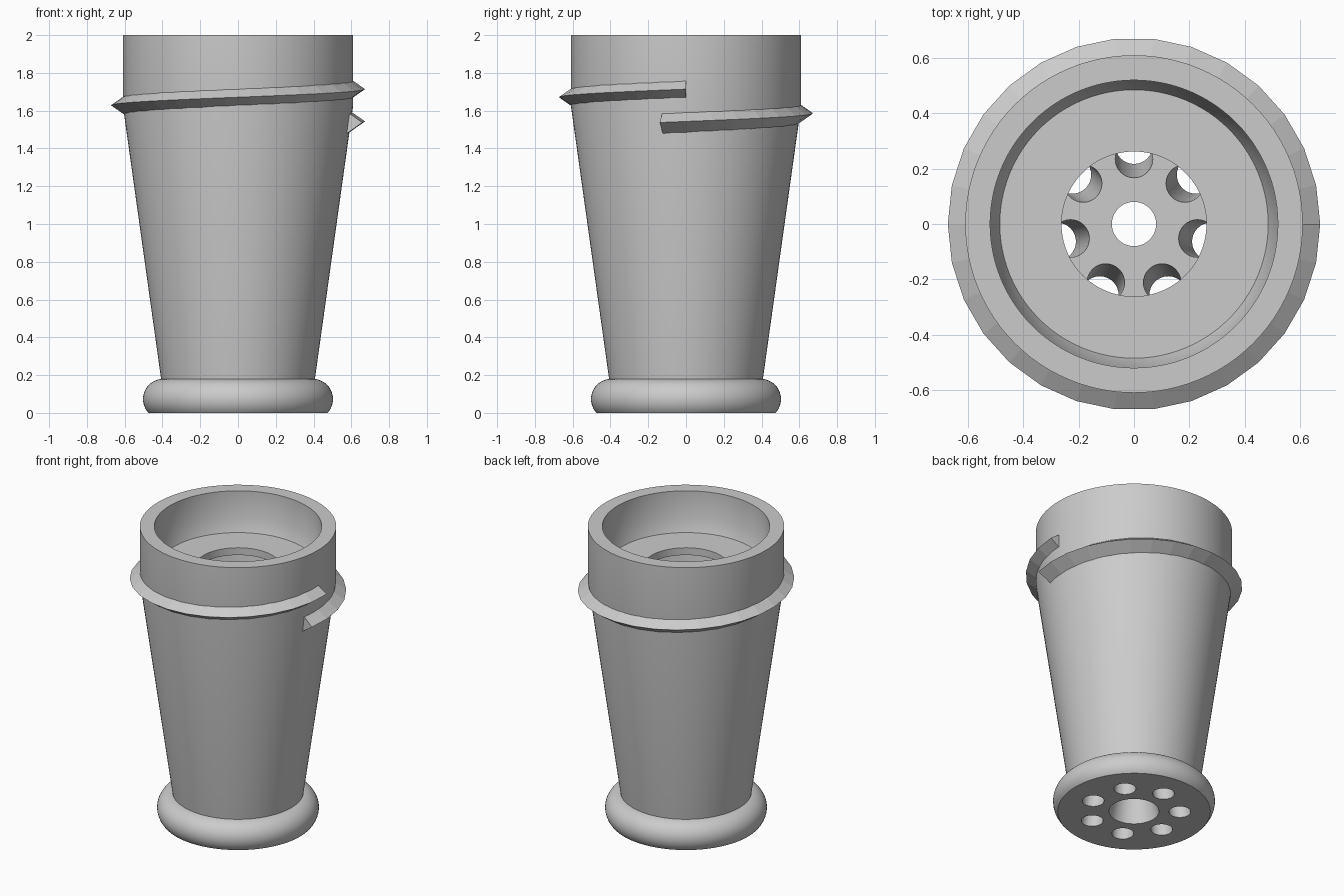
import bpy, bmesh, math
from mathutils import Vector

if "Cube" in bpy.data.objects:
    bpy.data.objects.remove(bpy.data.objects["Cube"])

grey = bpy.data.materials.new("plain grey")
grey.use_nodes = True
grey.diffuse_color = (0.6, 0.6, 0.6, 1)
grey.node_tree.nodes["Principled BSDF"].inputs["Base Color"].default_value = (0.6, 0.6, 0.6, 1)


def make_object(name, bm):
    bmesh.ops.recalc_face_normals(bm, faces=bm.faces)
    mesh = bpy.data.meshes.new(name)
    bm.to_mesh(mesh)
    bm.free()
    mesh.materials.append(grey)
    obj = bpy.data.objects.new(name, mesh)
    bpy.context.collection.objects.link(obj)
    return obj


def bridge(bm, ring_a, ring_b):
    n = len(ring_a)
    for i in range(n):
        j = (i + 1) % n
        bm.faces.new((ring_a[i], ring_a[j], ring_b[j], ring_b[i]))


def lathe(name, profile, steps):
    """Spin a closed (radius, height) outline around z."""
    bm = bmesh.new()
    rings = []
    for k in range(steps):
        a = math.tau * k / steps
        rings.append([bm.verts.new((r * math.cos(a), r * math.sin(a), z)) for r, z in profile])
    for k in range(steps):
        bridge(bm, rings[k], rings[(k + 1) % steps])
    return make_object(name, bm)


def select_only(obj):
    bpy.ops.object.select_all(action='DESELECT')
    obj.select_set(True)
    bpy.context.view_layer.objects.active = obj


# Body: tapered cup with a rounded foot, stepped mouth, lip and hollow inside
FLOOR = 0.36
foot_tube, foot_ring, foot_z = 0.107, 0.396, 0.073
foot = []
for i in range(17):
    a = math.radians(-43 + i * 127 / 16)
    foot.append((foot_ring + foot_tube * math.cos(a),
                 max(0, foot_z + foot_tube * math.sin(a))))
foot[0] = (foot[0][0], 0)
outer = [(0.08, FLOOR), (0.155, 0)] + foot + [(0.61, 1.63), (0.61, 2)]
inner = [(0.52, 2), (0.52, 1.82), (0.485, 1.73), (0.262, 1.73),
         (0.262, 1.68), (0.5, 1.68), (0.345, FLOOR)]
body = lathe("cup_body", outer + inner, 96)

# Ring of seven drain holes, leaning outward towards the bottom
bm = bmesh.new()
for k in range(7):
    a = math.pi / 2 + math.tau * k / 7
    out = Vector((math.cos(a), math.sin(a), 0))
    rings = []
    for z in (-0.1, FLOOR + 0.1):
        centre = out * (0.285 - 0.05 * z / FLOOR) + Vector((0, 0, z))
        rings.append([bm.verts.new(centre + 0.068 * Vector((math.cos(t), math.sin(t), 0)))
                      for t in (math.tau * i / 32 for i in range(32))])
    bridge(bm, *rings)
    bm.faces.new(rings[0])
    bm.faces.new(rings[1])
cutter = make_object("drain_hole_cutter", bm)
cutter.hide_render = True

drill = body.modifiers.new("drain_holes", 'BOOLEAN')
drill.operation = 'DIFFERENCE'
drill.solver = 'EXACT'
drill.object = cutter
select_only(body)
bpy.ops.object.modifier_apply(modifier=drill.name)
bpy.data.objects.remove(cutter)
bpy.ops.object.shade_smooth_by_angle(angle=math.radians(25))

# Screw thread: triangular ridge climbing just over one turn, flat shaded
bm = bmesh.new()
sections = []
for k in range(-1, 31):
    a = math.tau * k / 30
    z = 1.543 + 0.171 * k / 30
    sections.append([bm.verts.new((r * math.cos(a), r * math.sin(a), z + dz))
                     for r, dz in ((0.575, -0.068), (0.673, 0), (0.575, 0.068))])
for s, t in zip(sections, sections[1:]):
    bridge(bm, s, t)
bm.faces.new(sections[0])
bm.faces.new(sections[-1])
make_object("screw_thread", bm)
